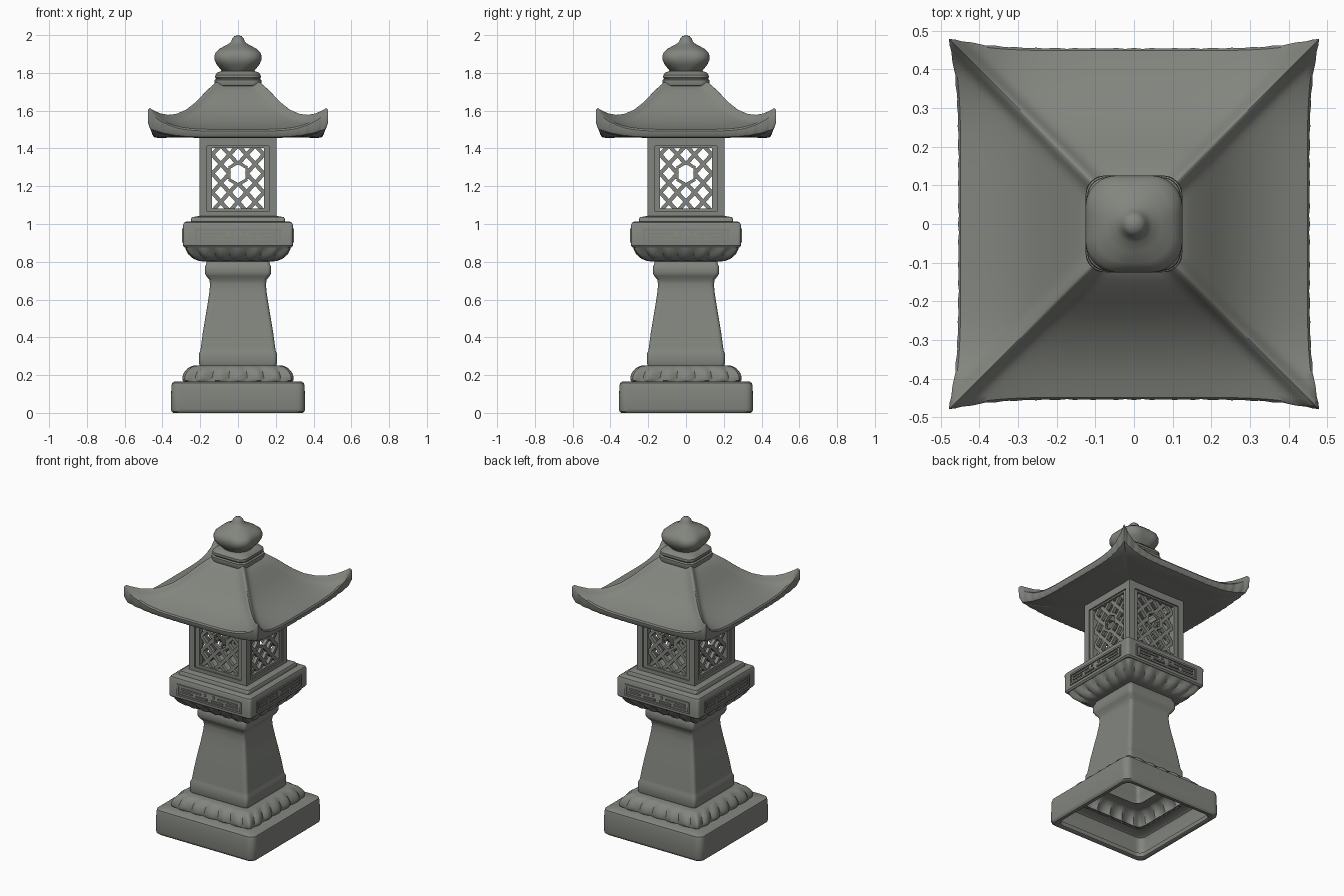
import bpy, bmesh, math
from mathutils import Vector, Matrix

if "Cube" in bpy.data.objects:
    bpy.data.objects.remove(bpy.data.objects["Cube"])

stone = bpy.data.materials.new("grey stone")
stone.diffuse_color = (0.225, 0.235, 0.21, 1)
stone.use_nodes = True
stone.node_tree.nodes["Principled BSDF"].inputs["Base Color"].default_value = stone.diffuse_color


def finish(name, bm):
    bmesh.ops.remove_doubles(bm, verts=bm.verts, dist=1e-5)
    bmesh.ops.recalc_face_normals(bm, faces=bm.faces)
    me = bpy.data.meshes.new(name)
    bm.to_mesh(me)
    bm.free()
    me.materials.append(stone)
    ob = bpy.data.objects.new(name, me)
    bpy.context.collection.objects.link(ob)
    return ob


def loft(name, rows, corner=0.02, petals=6, warp=None, n=36):
    """Stack of rounded squares. Row: half width, height, petal depth, extra value for warp."""
    bm = bmesh.new()
    rings = []
    for row in rows:
        r, z, amp, ext = (list(row) + [0, 0])[:4]
        c = max(min(corner, r), 1e-4)
        ring = []
        for side in range(4):
            rot = Matrix.Rotation(side * math.pi / 2, 3, 'Z')
            for k in range(n):
                u = math.sin(math.pi / 2 * (2 * k / n - 1))
                q = r + amp * (abs(math.cos(math.pi * petals * u / 2)) - 1)
                p = Vector((q, u * q, 0))
                m = max(q - c, 0)
                core = Vector((m, max(-m, min(m, p.y)), 0))
                d = p - core
                if d.length > 1e-7:
                    p = core + d.normalized() * min(c, q)
                p.z = z
                if warp:
                    p = warp(p, r, abs(u), ext)
                ring.append(bm.verts.new(rot @ p))
        rings.append(ring)
    t = 4 * n
    for a, b in zip(rings, rings[1:]):
        for i in range(t):
            bm.faces.new((a[i], a[(i + 1) % t], b[(i + 1) % t], b[i]))
    bmesh.ops.dissolve_degenerate(bm, dist=1e-6, edges=bm.edges)
    return finish(name, bm)


def side_bars(name, bars, y_in, y_out):
    """Bars (x1, z1, x2, z2, width) standing on all four sides between two depths."""
    bm = bmesh.new()
    for side in range(4):
        rot = Matrix.Rotation(side * math.pi / 2, 4, 'Z')
        for x1, z1, x2, z2, w in bars:
            length = math.hypot(x2 - x1, z2 - z1)
            mat = (rot @ Matrix.Translation(((x1 + x2) / 2, -(y_in + y_out) / 2, (z1 + z2) / 2))
                   @ Matrix.Rotation(-math.atan2(z2 - z1, x2 - x1), 4, 'Y')
                   @ Matrix.Diagonal((length, y_out - y_in, w, 1)))
            bmesh.ops.create_cube(bm, size=1, matrix=mat)
    return finish(name, bm)


def frame(x, z0, z1, w):
    """Rectangle of four bars measured to the outer edges."""
    h = w / 2
    return [(-x, z0 + h, x, z0 + h, w), (-x, z1 - h, x, z1 - h, w),
            (-x + h, z0 + w, -x + h, z1 - w, w), (x - h, z0 + w, x - h, z1 - w, w)]


# Base block, open below, with its rim
loft("base_block", [(.315, .03), (.317, .005), (.325, 0), (.343, 0), (.352, .008), (.355, .02),
                    (.353, .14), (.349, .157), (.338, .165), (.27, .167)], corner=.04)

# Lower ring of lotus petals
loft("lower_lotus", [(.28, .16), (.293, .172, .018), (.295, .19, .022), (.286, .213, .022),
                     (.268, .235, .016), (.245, .248, .006), (.235, .25), (.18, .252)], corner=.05)

# Tapered shaft with foot and flared head
loft("shaft", [(.19, .25), (.203, .252), (.206, .262), (.206, .315), (.2, .328), (.197, .345),
               (.187, .42), (.174, .5), (.162, .57), (.152, .635), (.148, .68), (.152, .705),
               (.168, .725), (.175, .74), (.175, .775), (.168, .79), (.165, .803)], corner=.02)

# Upper lotus, slab and step
loft("upper_lotus", [(0, .802), (.185, .802), (.205, .804, .006), (.235, .815, .018),
                     (.262, .838, .022), (.276, .862, .014), (.28, .878)], corner=.035)
loft("platform_slab", [(.25, .875), (.282, .876), (.29, .885), (.291, .995), (.285, 1.007),
                       (.275, 1.012), (.2, 1.018)], corner=.015)
loft("platform_step", [(.25, 1.005), (.25, 1.025), (.243, 1.036), (.21, 1.042), (0, 1.042)],
     corner=.012)

# Carved panels on the slab: border and broken key pattern
relief = frame(.228, .902, .975, .011)
for s in (-1, 1):
    relief += [(s * .015, .927, s * .095, .927, .01), (s * .06, .95, s * .2, .95, .01),
               (s * .12, .93, s * .2, .93, .01), (s * .03, .945, s * .03, .96, .012)]
side_bars("slab_relief", relief, .28, .297)

# Light chamber: corner posts, beams and stepped window frames
side_bars("chamber_walls", [(-.185, 1.04, -.185, 1.46, .04), (-.165, 1.435, .165, 1.435, .045),
                            (-.165, 1.05, .165, 1.05, .03)], .165, .205)
side_bars("window_frames", frame(.17, 1.05, 1.435, .032), .158, .196)

# Diagonal lattice with a hexagonal opening
a, b, cz = .0455, .05, 1.267
lattice = []
for i in range(-4, 4):
    for j in range(-4, 4):
        up = (i + j) % 2 == 1
        z1, z2 = (j, j + 1) if up else (j + 1, j)
        if max(abs(i + .5), abs(j + .5)) < 1 or cz + b * (j + 1) > 1.43:
            continue
        lattice.append((i * a, cz + z1 * b, (i + 1) * a, cz + z2 * b, .021))
hexa = [(.056 * math.sin(k * math.pi / 3), cz + .06 * math.cos(k * math.pi / 3)) for k in range(7)]
lattice += [(*p, *q, .016) for p, q in zip(hexa, hexa[1:])]
side_bars("window_lattice", lattice, .163, .184)


# Curved roof with rolled ridges and upturned corners
def roof_warp(p, r, u, ext):
    k = r / .455
    roll = .022 * math.exp(-((1 - u) * r / .028) ** 2) if ext == 1 else .02 * (ext > .7) * u ** 8
    p.z += roll + ext * .1 * u ** 5 * k ** 6
    grow = 1 + .062 * u ** 6 * k ** 6
    return Vector((p.x * grow, p.y * grow, p.z))


loft("roof", [(0, 1.735, 0, 1), (.1, 1.735, 0, 1), (.12, 1.728, 0, 1), (.145, 1.707, 0, 1),
              (.17, 1.684, 0, 1), (.205, 1.646, 0, 1), (.237, 1.614, 0, 1), (.28, 1.577, 0, 1),
              (.33, 1.546, 0, 1), (.37, 1.527, 0, 1), (.405, 1.514, 0, 1), (.435, 1.505, 0, 1),
              (.448, 1.501, 0, 1), (.455, 1.492, .003, .9), (.454, 1.475, .005, .65),
              (.445, 1.46, .005, .5), (.42, 1.455, 0, .48), (.37, 1.457, 0, .45),
              (.3, 1.458, 0, .4), (0, 1.458, 0, 0)],
     corner=.018, petals=18, warp=roof_warp, n=64)

# Collar and onion-shaped finial
loft("finial_collar", [(.1, 1.725), (.12, 1.732), (.125, 1.745), (.124, 1.762), (.116, 1.768),
                       (.121, 1.776), (.12, 1.79), (.108, 1.803), (.085, 1.81), (0, 1.812)],
     corner=.05)
loft("finial_bulb", [(0, 1.805), (.085, 1.808), (.095, 1.822), (.114, 1.845), (.124, 1.868),
                     (.125, 1.888), (.119, 1.908), (.1, 1.926), (.072, 1.942), (.048, 1.955),
                     (.035, 1.968), (.03, 1.982), (.02, 1.994), (0, 2.0)], corner=.08)

# Smooth shading with crisp edges
bpy.ops.object.select_all(action='SELECT')
bpy.context.view_layer.objects.active = bpy.data.objects["roof"]
bpy.ops.object.shade_smooth_by_angle(angle=math.radians(35))
